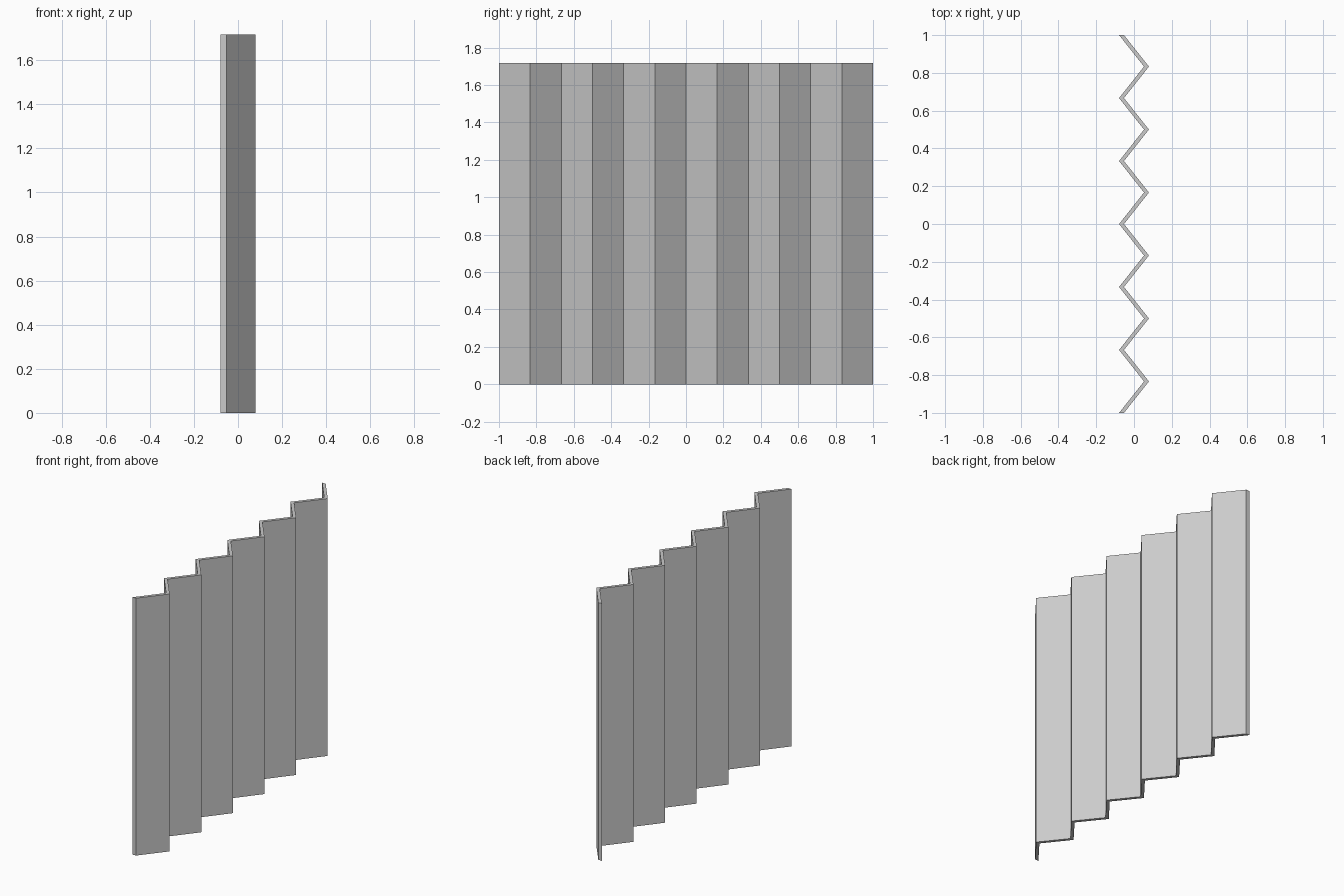
import bpy, bmesh

if "Cube" in bpy.data.objects:
    bpy.data.objects.remove(bpy.data.objects["Cube"])

HEIGHT = 1.717
HALF_X = 0.079    # overall half depth
WALL = 0.026      # wall thickness measured along x
PANELS = 12


def fold_line(x_low, x_high):
    """Zigzag running from y=-1 to y=1."""
    return [(x_high if i % 2 else x_low, -1 + 2 * i / PANELS)
            for i in range(PANELS + 1)]


# Folding screen: two parallel zigzags closed into panels and extruded upwards
back = fold_line(-HALF_X, HALF_X - WALL)
face = fold_line(-HALF_X + WALL, HALF_X)

bm = bmesh.new()
a = [bm.verts.new((x, y, 0)) for x, y in back]
b = [bm.verts.new((x, y, 0)) for x, y in face]
base = [bm.faces.new((a[i], a[i + 1], b[i + 1], b[i])) for i in range(PANELS)]
top = bmesh.ops.extrude_face_region(bm, geom=base, use_keep_orig=True)["geom"]
bmesh.ops.translate(bm, vec=(0, 0, HEIGHT),
                    verts=[v for v in top if isinstance(v, bmesh.types.BMVert)])
bmesh.ops.recalc_face_normals(bm, faces=bm.faces)

mesh = bpy.data.meshes.new("folding_screen")
bm.to_mesh(mesh)
bm.free()
screen = bpy.data.objects.new("folding_screen", mesh)
bpy.context.collection.objects.link(screen)
